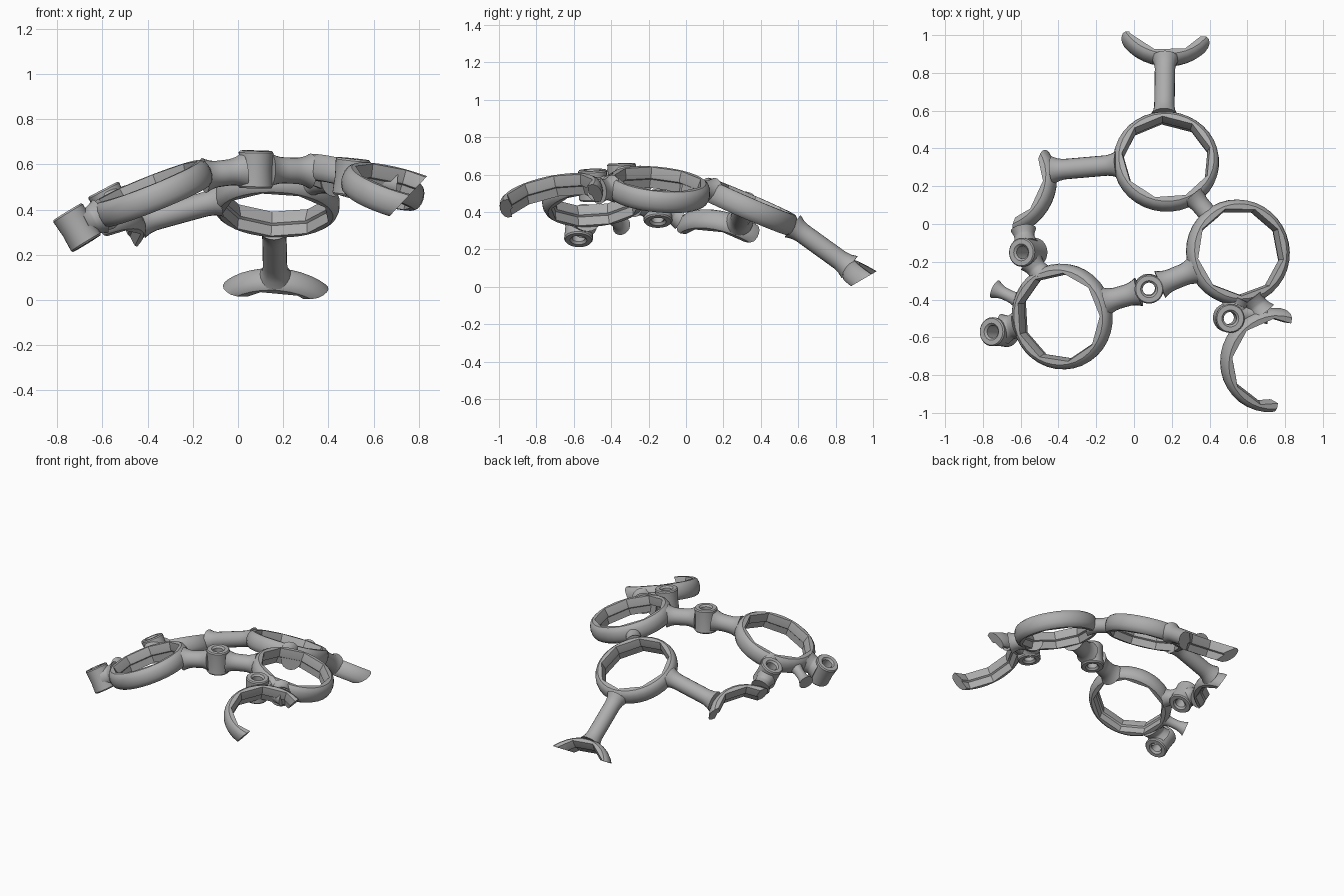
import bpy, bmesh, math
from mathutils import Vector, Matrix

old = bpy.data.objects.get("Cube")
if old:
    bpy.data.objects.remove(old, do_unlink=True)

grey = bpy.data.materials.new("plain grey")
grey.use_nodes = True
COLOR = (0.42, 0.42, 0.42, 1)
grey.diffuse_color = COLOR
grey.node_tree.nodes["Principled BSDF"].inputs["Base Color"].default_value = COLOR

SEGMENTS = 36
SIDES = 9


def finish(name, bm):
    """Turn a bmesh into a grey object with sharp edges kept."""
    bmesh.ops.recalc_face_normals(bm, faces=bm.faces)
    mesh = bpy.data.meshes.new(name)
    bm.to_mesh(mesh)
    bm.free()
    mesh.materials.append(grey)
    obj = bpy.data.objects.new(name, mesh)
    bpy.context.collection.objects.link(obj)
    bpy.ops.object.select_all(action='DESELECT')
    obj.select_set(True)
    bpy.context.view_layer.objects.active = obj
    bpy.ops.object.shade_smooth_by_angle(angle=math.radians(32))
    return obj


def frame(centre, axis):
    """Matrix that puts local z along the axis, at the centre."""
    turn = Vector(axis).to_track_quat('Z', 'Y').to_matrix().to_4x4()
    return Matrix.Translation(centre) @ turn


def lathe(profile, segments, matrix, closed):
    """Spin a profile of (radius, height, faceted) points."""
    bm = bmesh.new()
    rows = []
    for i in range(segments):
        a = math.tau * i / segments
        side = math.tau / SIDES
        facet = math.cos(side / 2) / math.cos(a % side - side / 2)
        row = []
        for r, z, faceted in profile:
            k = r * (facet if faceted else 1)
            row.append(bm.verts.new(matrix @ Vector((k * math.cos(a), k * math.sin(a), z))))
        rows.append(row)
    n = len(profile)
    for i in range(segments):
        p, q = rows[i], rows[(i + 1) % segments]
        for j in range(n if closed else n - 1):
            k = (j + 1) % n
            bm.faces.new((p[j], q[j], q[k], p[k]))
    if not closed:
        for end in (0, -1):
            bm.faces.new([row[end] for row in rows])
    return bm


# Ring section: rounded outside, faceted bore with a small ridge
RING = [(0.238, 0.058, True), (0.253, 0.058, False), (0.268, 0.047, False),
        (0.278, 0.025, False), (0.281, 0.0, False), (0.278, -0.025, False),
        (0.268, -0.047, False), (0.253, -0.058, False), (0.240, -0.058, True),
        (0.237, -0.010, True), (0.226, -0.002, True), (0.226, 0.012, True)]


def ring(name, centre, slope_x, slope_y, cut_point=None, cut_normal=None):
    """Tilted ring; an optional plane cuts away the outer part."""
    bm = lathe(RING, SEGMENTS, frame(centre, (-slope_x, -slope_y, 1)), True)
    if cut_point:
        geom = bm.verts[:] + bm.edges[:] + bm.faces[:]
        bmesh.ops.bisect_plane(bm, geom=geom, plane_co=cut_point,
                               plane_no=cut_normal, clear_outer=True)
        rim = [e for e in bm.edges if e.is_boundary]
        bmesh.ops.holes_fill(bm, edges=rim, sides=0)
    finish(name, bm)


def strut(name, start, end, radius=0.054, flare=0.35):
    """Round bar that widens into the parts at its ends."""
    start, end = Vector(start), Vector(end)
    length = (end - start).length
    profile = []
    for i in range(13):
        t = i / 12
        edge = min(t, 1 - t) * length / 0.07
        grow = flare * max(0, 1 - edge) ** 2
        profile.append((radius * (1 + grow), t * length, False))
    finish(name, lathe(profile, 20, frame(start, end - start), False))


def boss(name, top, axis, height=0.16):
    """Bored boss with a chamfered mouth and rounded rim."""
    r, hole = 0.077, 0.034
    profile = [(hole, -0.012), (0.045, 0), (r - 0.006, 0), (r, -0.008),
               (r - 0.004, -height / 2), (r, -height + 0.008),
               (r - 0.006, -height), (0.045, -height), (hole, -height + 0.012)]
    finish(name, lathe([(a, z, False) for a, z in profile], 28, frame(top, axis), True))


# Whole rings
ring("back_ring", (0.17, 0.33, 0.43), -0.04, -0.43)
ring("left_ring", (0.55, -0.15, 0.52), -0.27, -0.1)
ring("right_ring", (-0.38, -0.49, 0.47), 0.40, 0.09)

# Cut rings at the border
ring("front_cut_ring", (0.73, -0.72, 0.467), -0.29, 0.224,
     (0.745, -0.7, 0.45), (1, 0, -0.94))
ring("rear_cut_ring", (0.17, 1.085, -0.045), -0.08, -0.64,
     (0.17, 0.945, 0.04), (0, 0.5, -0.86))
ring("side_cut_ring", (-0.67, 0.21, 0.235), 0.5, -0.33,
     (-0.47, 0.37, 0.29), (-0.361, 0.112, -0.217))

# Bored bosses
boss("middle_boss", (0.08, -0.345, 0.66), (0.02, -0.03, 1), 0.165)
boss("front_boss", (0.51, -0.50, 0.625), (0.1, -0.03, 1), 0.165)
boss("side_boss", (-0.597, -0.15, 0.49), (-0.46, 0, 0.88))
boss("outer_boss", (-0.755, -0.57, 0.39), (-0.52, 0.03, 0.85), 0.165)

# Struts between the rings
strut("back_left_strut", (0.31, 0.15, 0.515), (0.42, 0.02, 0.525), 0.05)
strut("rear_strut", (0.16, 0.57, 0.325), (0.165, 0.875, 0.105))
strut("side_strut", (-0.085, 0.315, 0.44), (-0.43, 0.285, 0.345))
strut("middle_left_strut", (0.32, -0.245, 0.57), (0.137, -0.32, 0.575), 0.058)
strut("middle_right_strut", (0.025, -0.36, 0.572), (-0.15, -0.41, 0.55), 0.058)

# Short links that join bosses and cut rings to their neighbours
strut("front_boss_link", (0.56, -0.39, 0.535), (0.53, -0.45, 0.53), 0.055)
strut("front_ring_link", (0.62, -0.39, 0.525), (0.68, -0.47, 0.515), 0.055)
strut("front_side_link", (0.56, -0.48, 0.53), (0.70, -0.47, 0.515), 0.045)
strut("side_boss_link", (-0.545, -0.20, 0.43), (-0.49, -0.27, 0.44), 0.05)
strut("side_ring_link", (-0.575, -0.105, 0.405), (-0.585, -0.03, 0.37), 0.05)
strut("outer_boss_link", (-0.685, -0.555, 0.335), (-0.61, -0.535, 0.37), 0.06)
strut("outer_stub", (-0.60, -0.41, 0.38), (-0.735, -0.345, 0.325), 0.032, 0.6)
